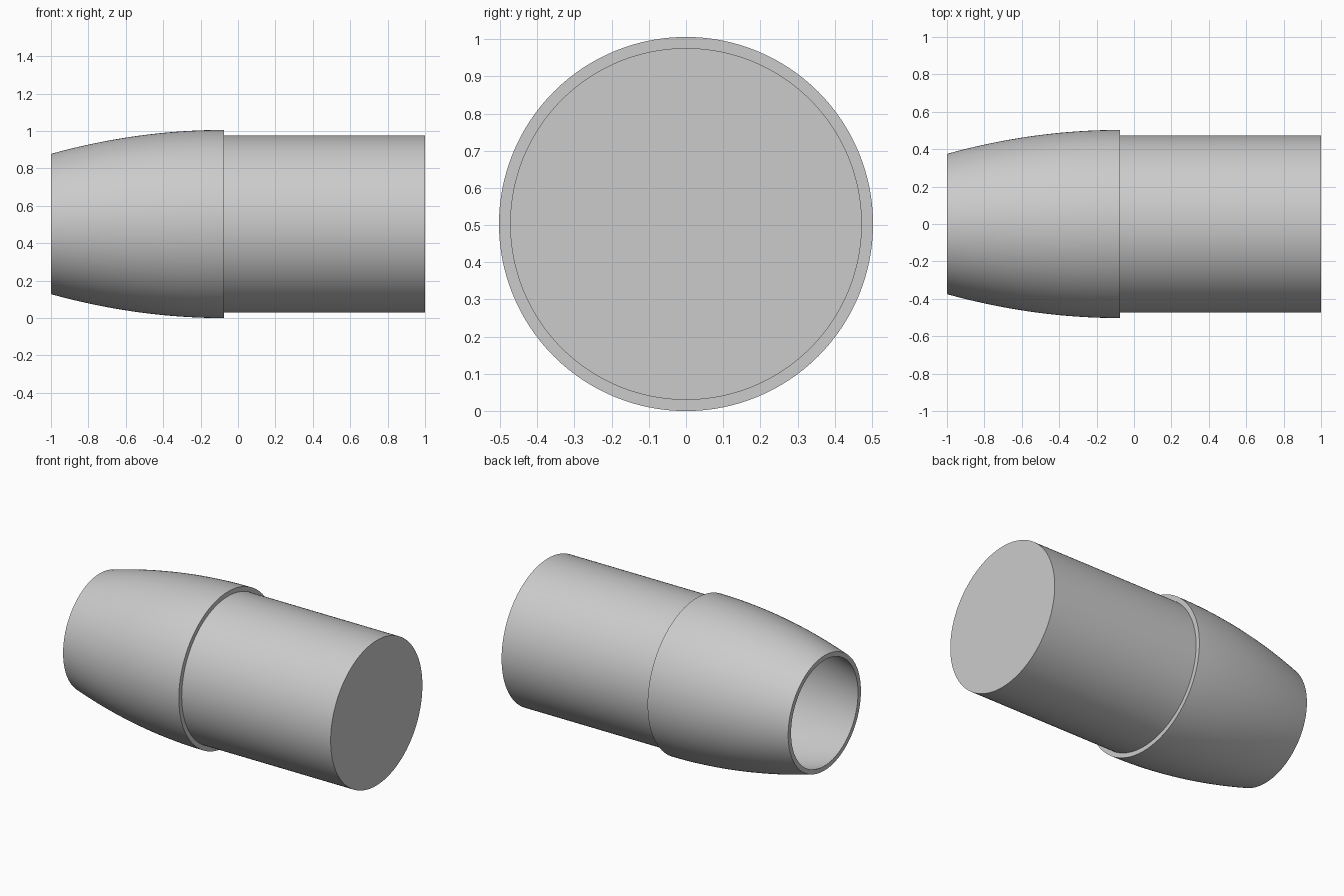
import bpy, bmesh, math

cube = bpy.data.objects.get("Cube")
if cube:
    bpy.data.objects.remove(cube, do_unlink=True)

SEGMENTS = 128
RADIUS = 0.503       # widest point of the shell
MOUTH = 0.375        # outer radius at the open end
WALL = 0.03
JOINT = -0.075       # where shell and barrel meet

grey = bpy.data.materials.new("light_grey")
grey.use_nodes = True
colour = (0.6, 0.6, 0.6, 1)
grey.diffuse_color = colour
grey.node_tree.nodes["Principled BSDF"].inputs["Base Color"].default_value = colour


def revolve(name, profile):
    """Turn a closed (x, radius) profile around the x axis."""
    bm = bmesh.new()
    verts = [bm.verts.new((x, 0, r)) for x, r in profile]
    edges = [bm.edges.new((a, b)) for a, b in zip(verts, verts[1:])]
    bmesh.ops.spin(bm, geom=verts + edges, cent=(0, 0, 0), axis=(1, 0, 0),
                   angle=math.tau, steps=SEGMENTS, use_duplicate=False)
    bmesh.ops.remove_doubles(bm, verts=bm.verts, dist=1e-5)
    bmesh.ops.recalc_face_normals(bm, faces=bm.faces)
    mesh = bpy.data.meshes.new(name)
    bm.to_mesh(mesh)
    bm.free()
    mesh.materials.append(grey)
    obj = bpy.data.objects.new(name, mesh)
    obj.location.z = RADIUS
    bpy.context.collection.objects.link(obj)
    bpy.ops.object.select_all(action="DESELECT")
    obj.select_set(True)
    bpy.context.view_layer.objects.active = obj
    bpy.ops.object.shade_smooth_by_angle(angle=math.radians(30))
    return obj


# Curved, tapering hollow shell, open at the left end
steps = 24
outer = []
for i in range(steps + 1):
    t = i / steps
    outer.append((JOINT + (-1 - JOINT) * t, RADIUS - (RADIUS - MOUTH) * t * t))
inner = [(x, r - WALL) for x, r in reversed(outer)]
revolve("tapered_shell", outer + inner + outer[:1])

# Solid straight barrel closing the back of the shell
barrel_radius = RADIUS - WALL
revolve("barrel", [(JOINT, 0), (JOINT, barrel_radius), (1, barrel_radius), (1, 0)])
